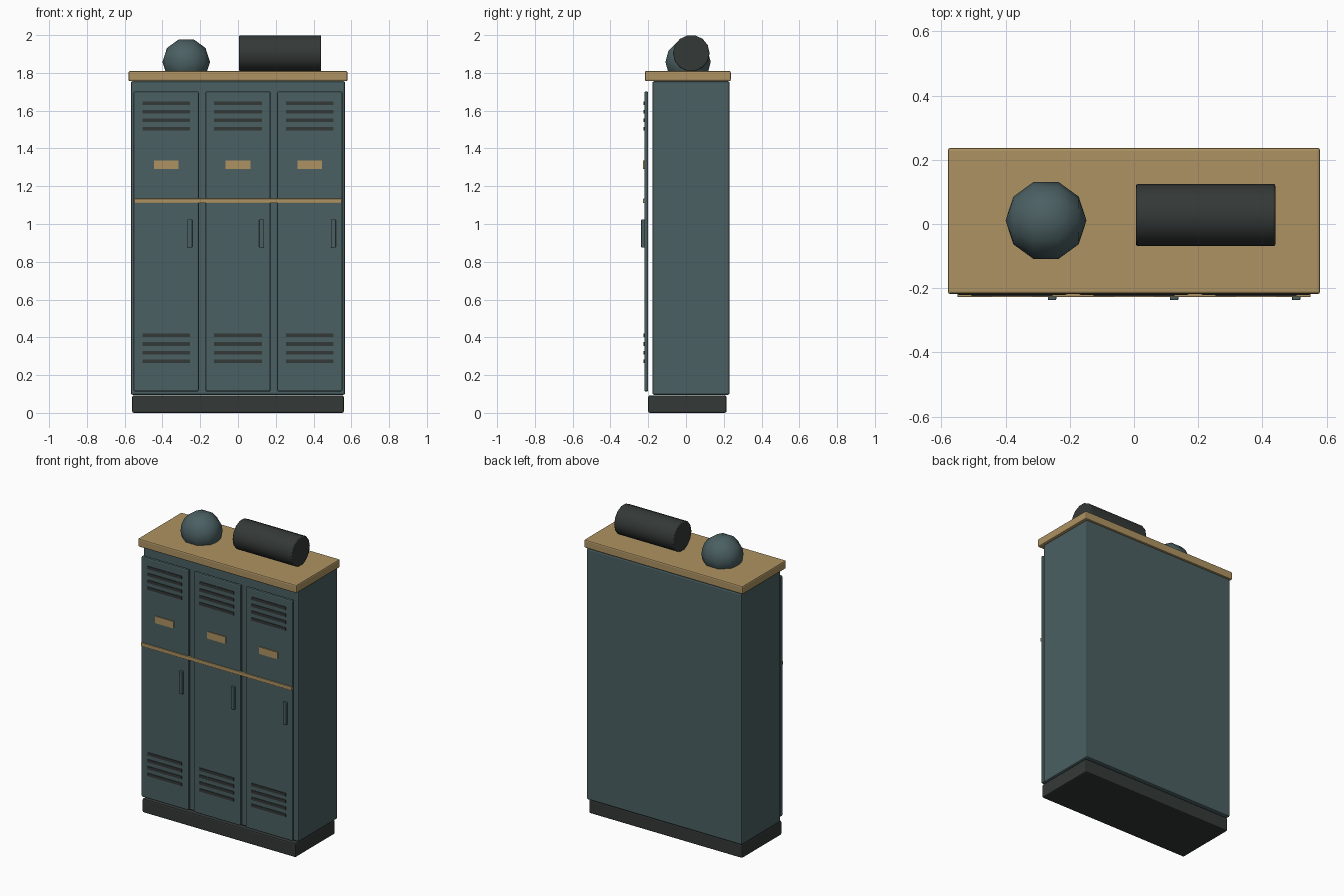
import bpy, math

if "Cube" in bpy.data.objects:
    bpy.data.objects.remove(bpy.data.objects["Cube"], do_unlink=True)


def material(name, rgb):
    m = bpy.data.materials.new(name)
    m.use_nodes = True
    m.diffuse_color = (*rgb, 1)
    bsdf = next(n for n in m.node_tree.nodes if n.type == 'BSDF_PRINCIPLED')
    bsdf.inputs["Base Color"].default_value = (*rgb, 1)
    return m


teal = material("teal_paint", (0.07, 0.115, 0.122))
dark = material("charcoal", (0.034, 0.041, 0.039))
wood = material("tan_wood", (0.42, 0.29, 0.122))


def finish(name, mat, bevel):
    ob = bpy.context.object
    ob.name = name
    ob.data.materials.append(mat)
    if bevel:
        mod = ob.modifiers.new("soft_edges", 'BEVEL')
        mod.width = bevel
        mod.segments = 2
        mod.limit_method = 'ANGLE'
        mod.angle_limit = math.radians(50)
    return ob


def box(name, mat, x, y, z, bevel=0.0):
    """Box from (min, max) spans on each axis."""
    spans = (x, y, z)
    bpy.ops.mesh.primitive_cube_add(size=1, location=[sum(s) / 2 for s in spans])
    bpy.context.object.scale = [s[1] - s[0] for s in spans]
    bpy.ops.object.transform_apply(location=False, rotation=False, scale=True)
    return finish(name, mat, bevel)


def around(center, width):
    return (center - width / 2, center + width / 2)


# Cabinet carcass, plinth and worktop
box("plinth", dark, around(0, 1.12), (-0.2, 0.214), (0, 0.092), 0.008)
box("cabinet_body", teal, around(0, 1.134), (-0.178, 0.231), (0.095, 1.756), 0.01)
box("worktop", wood, around(0, 1.16), (-0.218, 0.237), (1.756, 1.81), 0.008)

# Three doors with vents, label plates and handles
for side, cx in (("right", -0.38), ("middle", 0), ("left", 0.38)):
    box(side + "_door", teal, around(cx, 0.345), (-0.221, -0.2), (0.113, 1.702), 0.008)
    for group, top in (("upper", 1.64), ("lower", 0.41)):
        for i in range(4):
            box(f"{side}_{group}_vent_{i + 1}", dark, around(cx, 0.252),
                (-0.225, -0.217), around(top - i * 0.0455, 0.019))
    box(side + "_label_plate", wood, around(cx, 0.132), (-0.227, -0.218), around(1.313, 0.046))
    box(side + "_handle", teal, around(cx + 0.125, 0.026), (-0.237, -0.217), around(0.95, 0.148), 0.003)

# Trim strip across the doors
box("trim_strip", wood, around(0, 1.1), (-0.228, -0.212), around(1.122, 0.024), 0.003)

# Ball resting in the worktop
bpy.ops.mesh.primitive_uv_sphere_add(segments=12, ring_count=5, radius=0.126,
                                     location=(-0.274, 0.011, 1.858),
                                     rotation=(0, math.pi / 2, 0))
finish("ball", teal, 0)
bpy.ops.object.shade_smooth()

# Rolled bundle lying along the worktop
bpy.ops.mesh.primitive_cylinder_add(vertices=14, radius=0.097, depth=0.434,
                                    location=(0.223, 0.028, 1.904),
                                    rotation=(0, math.pi / 2, 0))
finish("rolled_bundle", dark, 0.006)
bpy.ops.object.shade_smooth_by_angle(angle=math.radians(35))
